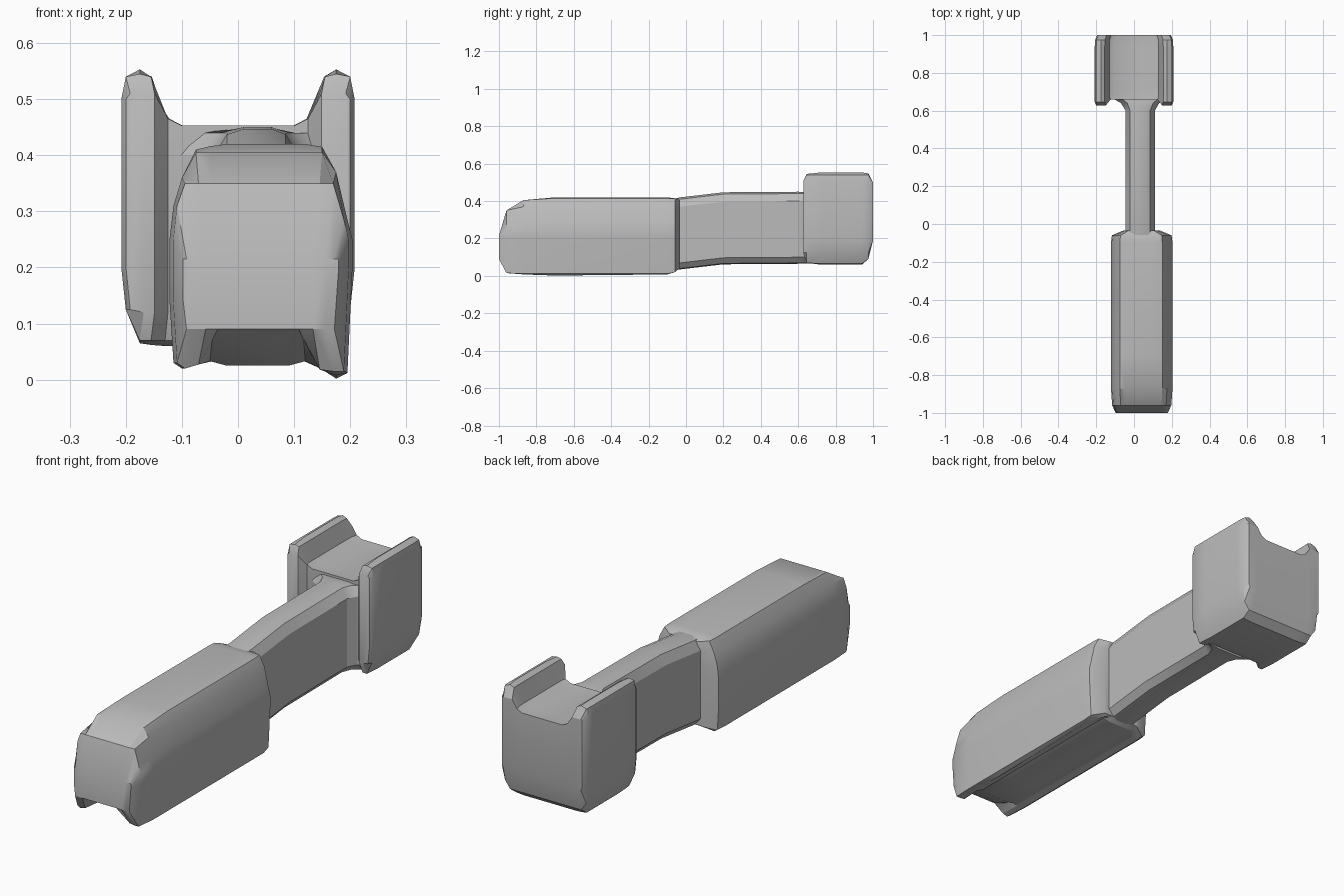
import bpy
import bmesh

cube = bpy.data.objects.get("Cube")
if cube:
    bpy.data.objects.remove(cube, do_unlink=True)

grey = bpy.data.materials.new("mid_grey")
grey.use_nodes = True
colour = (0.5, 0.5, 0.5, 1)
grey.diffuse_color = colour
grey.node_tree.nodes["Principled BSDF"].inputs["Base Color"].default_value = colour


def loft(name, columns, stations, centre=0.0, adjust=None):
    """Columns are (x, low z, high z); stations are (y, min z, max z, x scale, rise)."""
    bm = bmesh.new()
    rings = []
    n = len(columns)
    for y, zmin, zmax, scale, rise in stations:
        low, high = [], []
        for x, z0, z1 in columns:
            yy, floor = adjust(x, y, zmin) if adjust else (y, zmin)
            nx = centre + (x - centre) * scale
            for row, z in ((low, z0), (high, z1)):
                row.append(bm.verts.new((nx, yy, min(max(z + rise, floor), zmax))))
        rings.append((low, high))
    # skin between neighbouring sections
    for (lo_a, hi_a), (lo_b, hi_b) in zip(rings, rings[1:]):
        a, b = lo_a + hi_a[::-1], lo_b + hi_b[::-1]
        for i in range(2 * n):
            j = (i + 1) % (2 * n)
            bm.faces.new((a[i], a[j], b[j], b[i]))
    # end caps
    for low, high in (rings[0], rings[-1]):
        for i in range(n - 1):
            bm.faces.new((low[i], low[i + 1], high[i + 1], high[i]))
    bmesh.ops.remove_doubles(bm, verts=bm.verts[:], dist=0.0005)
    bmesh.ops.recalc_face_normals(bm, faces=bm.faces[:])
    mesh = bpy.data.meshes.new(name)
    bm.to_mesh(mesh)
    bm.free()
    mesh.materials.append(grey)
    obj = bpy.data.objects.new(name, mesh)
    bpy.context.collection.objects.link(obj)
    bpy.ops.object.select_all(action='DESELECT')
    obj.select_set(True)
    bpy.context.view_layer.objects.active = obj
    bpy.ops.object.shade_smooth_by_angle(angle=0.5)
    return obj


# Grip: long rounded block with a notch between two lower lips
def notch(x, y, floor):
    middle = -0.06 < x < 0.13
    return y, (max(floor, 0.07) if middle and -0.98 < y < -0.94 else floor)


grip_columns = [
    (-0.122, 0.14, 0.25), (-0.115, 0.03, 0.31), (-0.1, 0.02, 0.36),
    (-0.075, 0.027, 0.41), (-0.05, 0.033, 0.416), (-0.02, 0.025, 0.42),
    (0.09, 0.025, 0.42), (0.12, 0.033, 0.42), (0.15, 0.018, 0.415),
    (0.175, 0.002, 0.37), (0.195, 0.012, 0.285), (0.204, 0.2, 0.25)]
loft("grip", grip_columns, [
    (-1.0, 0.09, 0.215, 0.85, 0), (-0.96, 0.015, 0.35, 0.96, 0),
    (-0.87, 0.008, 0.405, 1, 0), (-0.7, 0, 1, 1, 0), (-0.1, 0.008, 1, 1, 0),
    (-0.06, 0.02, 0.415, 0.97, 0), (-0.035, 0.04, 0.405, 0.6, 0)], 0.04, notch)

# Shank: narrow bar that rises slightly and flares into the head
shank_columns = [
    (-0.045, 0.07, 0.37), (-0.02, 0.04, 0.41), (0.01, 0.035, 0.42),
    (0.06, 0.035, 0.42), (0.085, 0.04, 0.41), (0.11, 0.07, 0.37)]
loft("shank", shank_columns, [
    (-0.08, 0, 0.41, 1, 0), (-0.03, 0, 1, 1, 0), (0.2, 0, 1, 1, 0.027),
    (0.6, 0, 1, 1, 0.03), (0.64, 0, 0.447, 1.3, 0.03),
    (0.67, 0, 0.44, 2, 0.03)], 0.033)


# Head: block with a raised cheek on each side and a recessed front
def recess(x, y, floor):
    return (y + 0.03 if y < 0.66 and abs(x) < 0.15 else y), floor


half = [(0.208, 0.2, 0.5), (0.2, 0.125, 0.54), (0.175, 0.065, 0.553),
        (0.155, 0.062, 0.54), (0.13, 0.06, 0.465), (0.105, 0.06, 0.453)]
head_columns = [(-x, a, b) for x, a, b in half] + half[::-1]
loft("head", head_columns, [
    (0.628, 0.12, 0.51, 0.96, 0), (0.645, 0.07, 0.545, 1, 0),
    (0.72, 0, 1, 1, 0), (0.94, 0, 1, 1, 0), (0.975, 0.09, 0.548, 0.99, 0),
    (1.0, 0.19, 0.5, 0.94, 0)], 0.0, recess)
